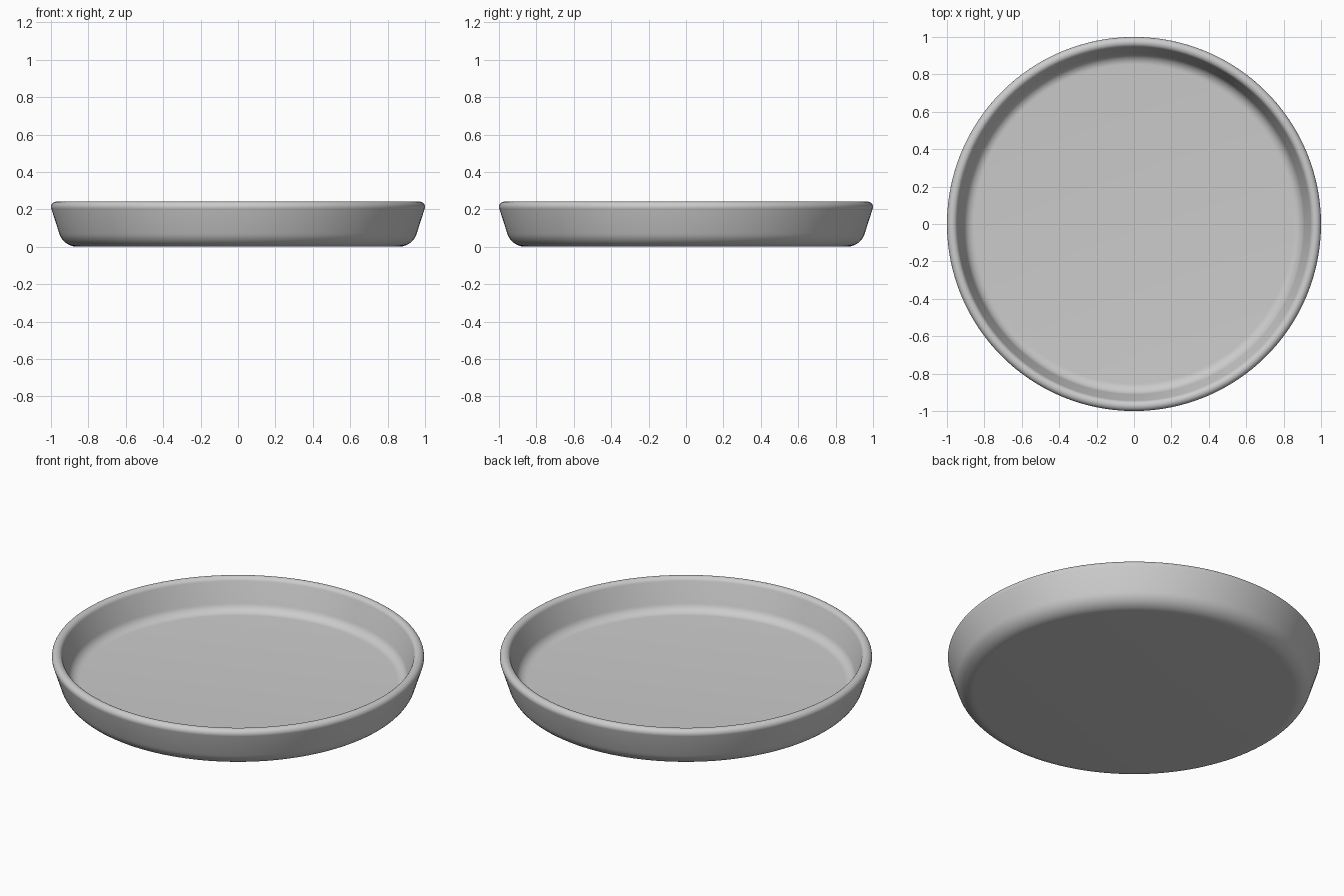
import bpy
import bmesh
from math import sin, cos, radians, pi

if "Cube" in bpy.data.objects:
    bpy.data.objects.remove(bpy.data.objects["Cube"], do_unlink=True)

STEPS = 128
TILT = 16  # outward lean of the wall in degrees


def arc(cx, cz, r, start, end, n):
    """Points (radius, height) along an arc, angles in degrees."""
    angles = [radians(start + (end - start) * i / n) for i in range(n + 1)]
    return [(cx + r * cos(a), cz + r * sin(a)) for a in angles]


grey = bpy.data.materials.new("plain grey")
grey.use_nodes = True
colour = (0.6, 0.6, 0.6, 1)
grey.diffuse_color = colour
grey.node_tree.nodes["Principled BSDF"].inputs["Base Color"].default_value = colour

# Dish profile: underside, outer fillet, round rim, inner fillet, floor
profile = [(0, 0)]
profile += arc(0.86, 0.1, 0.1, -90, -TILT, 10)
profile += arc(0.972, 0.213, 0.028, -TILT, 180 - TILT, 14)
profile += arc(0.853, 0.12, 0.06, -TILT, -90, 8)
profile += [(0, 0.06)]

# Revolve the profile around the z axis
bm = bmesh.new()
verts = [bm.verts.new((r, 0, z)) for r, z in profile]
edges = [bm.edges.new(pair) for pair in zip(verts, verts[1:])]
bmesh.ops.spin(bm, geom=verts + edges, cent=(0, 0, 0), axis=(0, 0, 1),
               angle=2 * pi, steps=STEPS)
bmesh.ops.remove_doubles(bm, verts=bm.verts, dist=0.0001)
bmesh.ops.recalc_face_normals(bm, faces=bm.faces)
mesh = bpy.data.meshes.new("round_dish")
bm.to_mesh(mesh)
bm.free()
mesh.materials.append(grey)

dish = bpy.data.objects.new("round_dish", mesh)
bpy.context.collection.objects.link(dish)
bpy.context.view_layer.objects.active = dish
dish.select_set(True)
bpy.ops.object.shade_smooth_by_angle(angle=radians(40))
